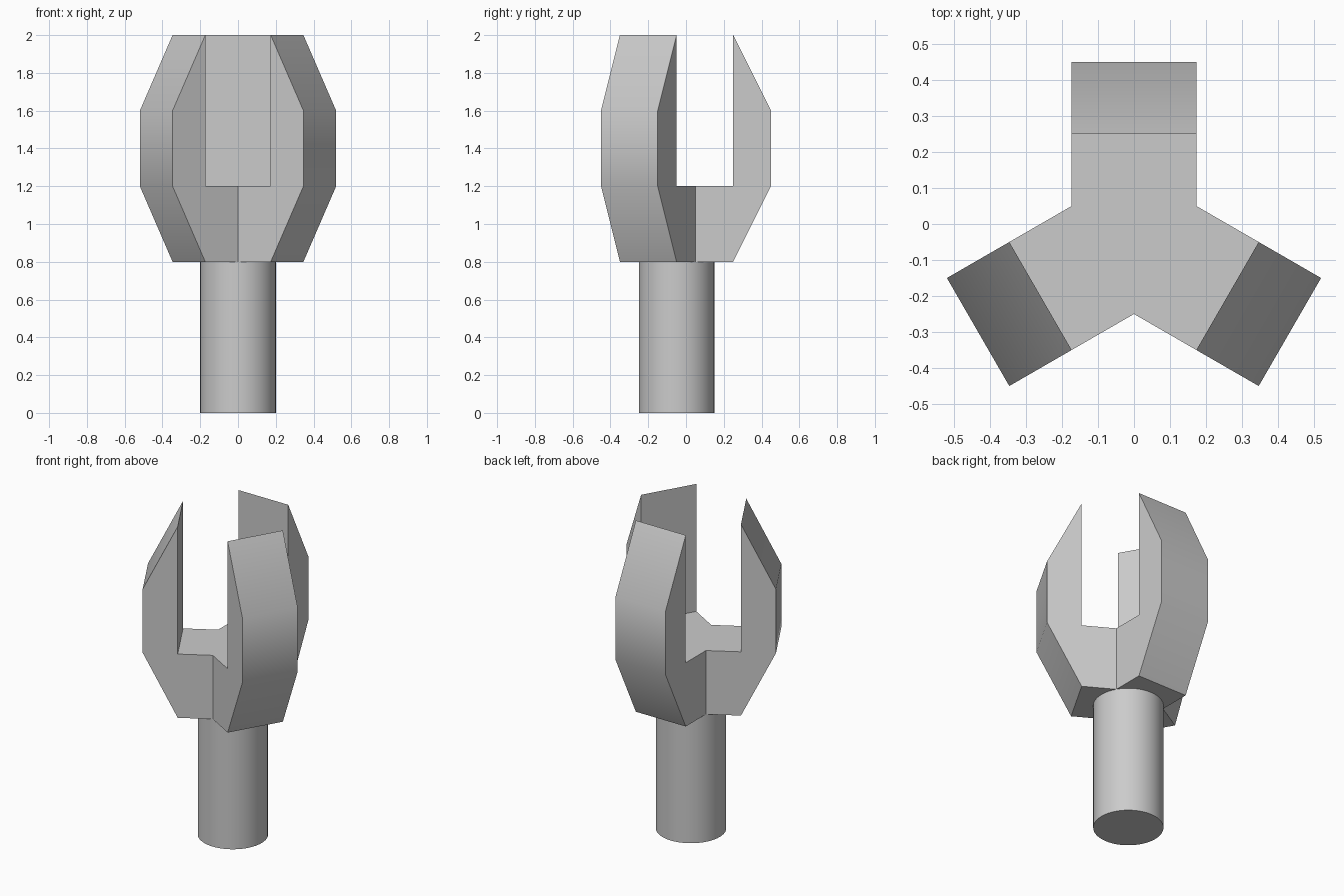
import bpy, bmesh
from math import radians, tan
from mathutils import Matrix, Vector

cube = bpy.data.objects.get("Cube")
if cube:
    bpy.data.objects.remove(cube, do_unlink=True)

CENTRE = Vector((0, -0.05, 0))
APOTHEM = 0.1                              # hub centre to the root of each prong
HALF = APOTHEM * tan(radians(60))          # half the prong width

grey = bpy.data.materials.new("grey")
grey.use_nodes = True
grey.diffuse_color = (0.6, 0.6, 0.6, 1)
grey.node_tree.nodes["Principled BSDF"].inputs["Base Color"].default_value = (0.6, 0.6, 0.6, 1)


def finish(bm, name):
    bmesh.ops.recalc_face_normals(bm, faces=bm.faces)
    mesh = bpy.data.meshes.new(name)
    bm.to_mesh(mesh)
    bm.free()
    mesh.materials.append(grey)
    obj = bpy.data.objects.new(name, mesh)
    obj.location = CENTRE
    bpy.context.collection.objects.link(obj)
    bpy.ops.object.select_all(action='DESELECT')
    obj.select_set(True)
    bpy.context.view_layer.objects.active = obj
    bpy.ops.object.shade_smooth_by_angle(angle=radians(30))


# Three-pronged claw: one side profile (radius, height), repeated around the hub
profile = [(APOTHEM, 0.8), (0.3, 0.8), (0.5, 1.2), (0.5, 1.6),
           (0.3, 2.0), (0.3, 1.2), (APOTHEM, 1.2)]
bm = bmesh.new()
roots = []
for k in range(3):
    turn = Matrix.Rotation(radians(120 * k), 3, 'Z')
    right, left = ([bm.verts.new(turn @ Vector((x, r, z))) for r, z in profile]
                   for x in (HALF, -HALF))
    bm.faces.new(right)
    bm.faces.new(left)
    for i in range(len(profile) - 1):
        bm.faces.new((right[i], right[i + 1], left[i + 1], left[i]))
    roots.append(right)

# Triangular hub floor and underside joining the prongs
for end in (0, -1):
    bm.faces.new([root[end] for root in roots])
bmesh.ops.remove_doubles(bm, verts=bm.verts, dist=0.001)
flat = [e for e in bm.edges if len(e.link_faces) == 2
        and all(abs(v.co.z - e.verts[0].co.z) < 0.001 for f in e.link_faces for v in f.verts)]
bmesh.ops.dissolve_edges(bm, edges=flat, use_verts=False)
finish(bm, "claw")

# Round shaft, open where it meets the claw
bm = bmesh.new()
bmesh.ops.create_cone(bm, cap_ends=True, segments=48, radius1=0.2, radius2=0.2, depth=0.8,
                      matrix=Matrix.Translation((0, 0, 0.4)))
top = [f for f in bm.faces if f.calc_center_median().z > 0.7]
bmesh.ops.delete(bm, geom=top, context='FACES_ONLY')
finish(bm, "shaft")
